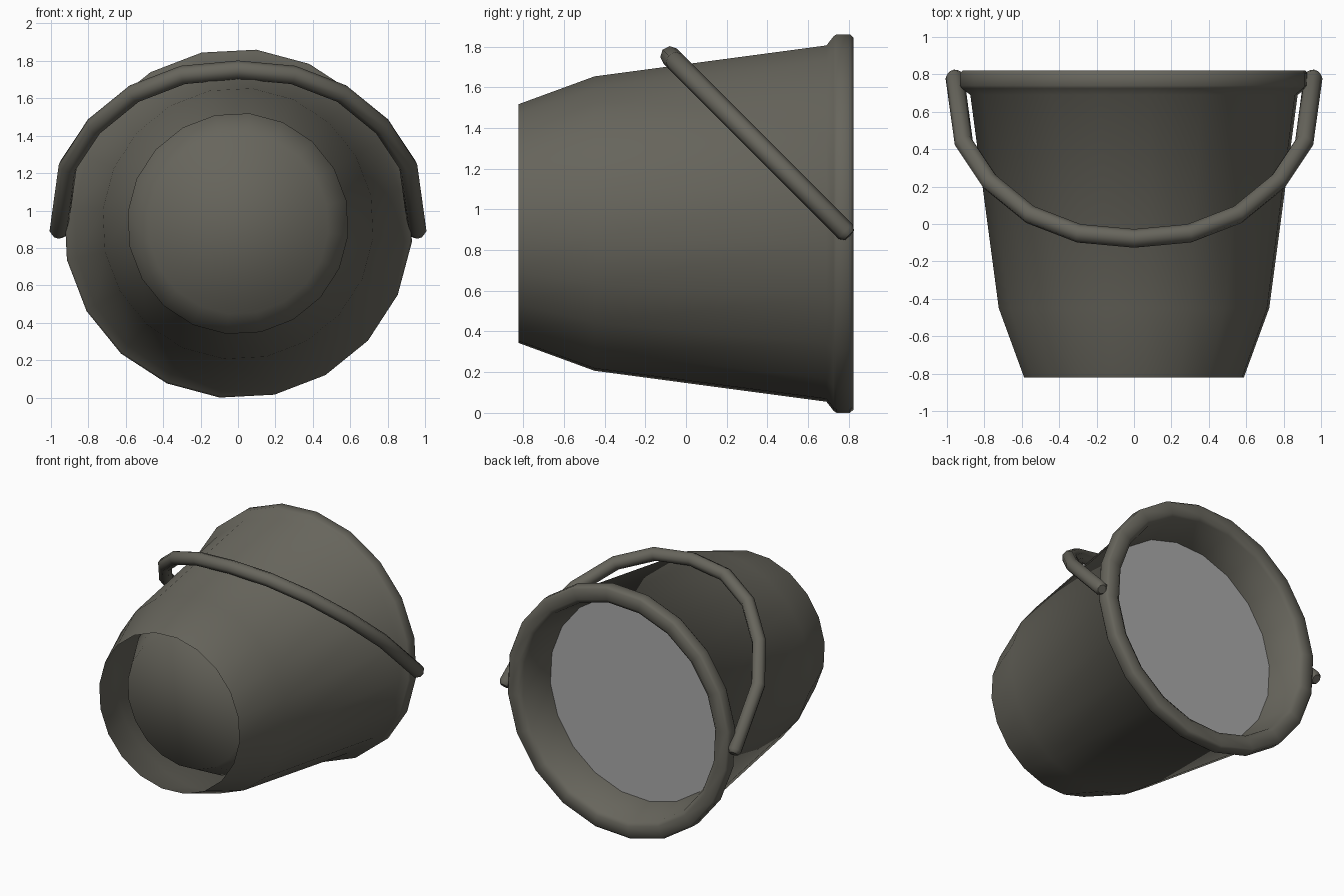
import bpy
import math

if "Cube" in bpy.data.objects:
    bpy.data.objects.remove(bpy.data.objects["Cube"])

CZ = 0.93      # height of the bucket axis
SIDES = 20


def material(name, rgb):
    m = bpy.data.materials.new(name)
    m.diffuse_color = (*rgb, 1.0)
    m.use_nodes = True
    m.node_tree.nodes["Principled BSDF"].inputs["Base Color"].default_value = m.diffuse_color
    return m


def add_object(name, mesh, mat, smooth=True):
    mesh.materials.clear()
    mesh.materials.append(mat)
    for p in mesh.polygons:
        p.use_smooth = smooth
    ob = bpy.data.objects.new(name, mesh)
    bpy.context.collection.objects.link(ob)
    return ob


def ring(r, y):
    angles = [math.radians(-6 + 360 / SIDES * k) for k in range(SIDES)]
    return [(r * math.cos(a), y, CZ + r * math.sin(a)) for a in angles]


def lathe(name, profile, mat, smooth=True):
    """Turn (radius, y) points round the lying axis; the last ring is capped."""
    verts, faces = [], []
    for r, y in profile:
        verts += ring(r, y)
    for i in range(len(profile) - 1):
        a, b = i * SIDES, (i + 1) * SIDES
        for k in range(SIDES):
            n = (k + 1) % SIDES
            faces.append((a + k, b + k, b + n, a + n))
    last = (len(profile) - 1) * SIDES
    faces.append(tuple(reversed(range(last, last + SIDES))))
    mesh = bpy.data.meshes.new(name)
    mesh.from_pydata(verts, [], faces)
    return add_object(name, mesh, mat, smooth)


dark = material("dark olive grey", (0.135, 0.13, 0.107))
pale = material("pale grey", (0.40, 0.40, 0.40))

# bucket: outer wall, rolled rim, inner wall and raised floor (foot left open)
lathe("bucket_shell", [
    (0.59, -0.822), (0.727, -0.45), (0.88, 0.69),
    (0.925, 0.725), (0.935, 0.74), (0.935, 0.805), (0.92, 0.822),
    (0.84, 0.822), (0.81, 0.80), (0.755, 0.55),
    (0.62, -0.38), (0.485, -0.63)], dark)

# flat surface of the contents
lathe("contents", [(0.755, 0.55)], pale, smooth=False)

# handle: bent tube, tilted towards the foot
half = [(0.96, 0.872, 0.65), (0.958, 0.89, 1), (0.91, 1.24, 1), (0.77, 1.45, 1),
        (0.555, 1.625, 1), (0.295, 1.725, 1)]
path = [(-x, z, s) for x, z, s in half] + [(0, 1.752, 1)] + half[::-1]
curve = bpy.data.curves.new("handle_path", 'CURVE')
curve.dimensions = '3D'
curve.bevel_depth = 0.05
curve.bevel_resolution = 2
curve.use_fill_caps = True
spline = curve.splines.new('POLY')
spline.points.add(len(path) - 1)
for pt, (x, z, s) in zip(spline.points, path):
    pt.co = (x, 0.785 - (z - 0.89), z, 1)
    pt.radius = s
temp = bpy.data.objects.new("handle_path", curve)
bpy.context.collection.objects.link(temp)
bpy.context.view_layer.update()
deps = bpy.context.evaluated_depsgraph_get()
tube = bpy.data.meshes.new_from_object(temp.evaluated_get(deps))
bpy.data.objects.remove(temp)
add_object("handle", tube, dark)
